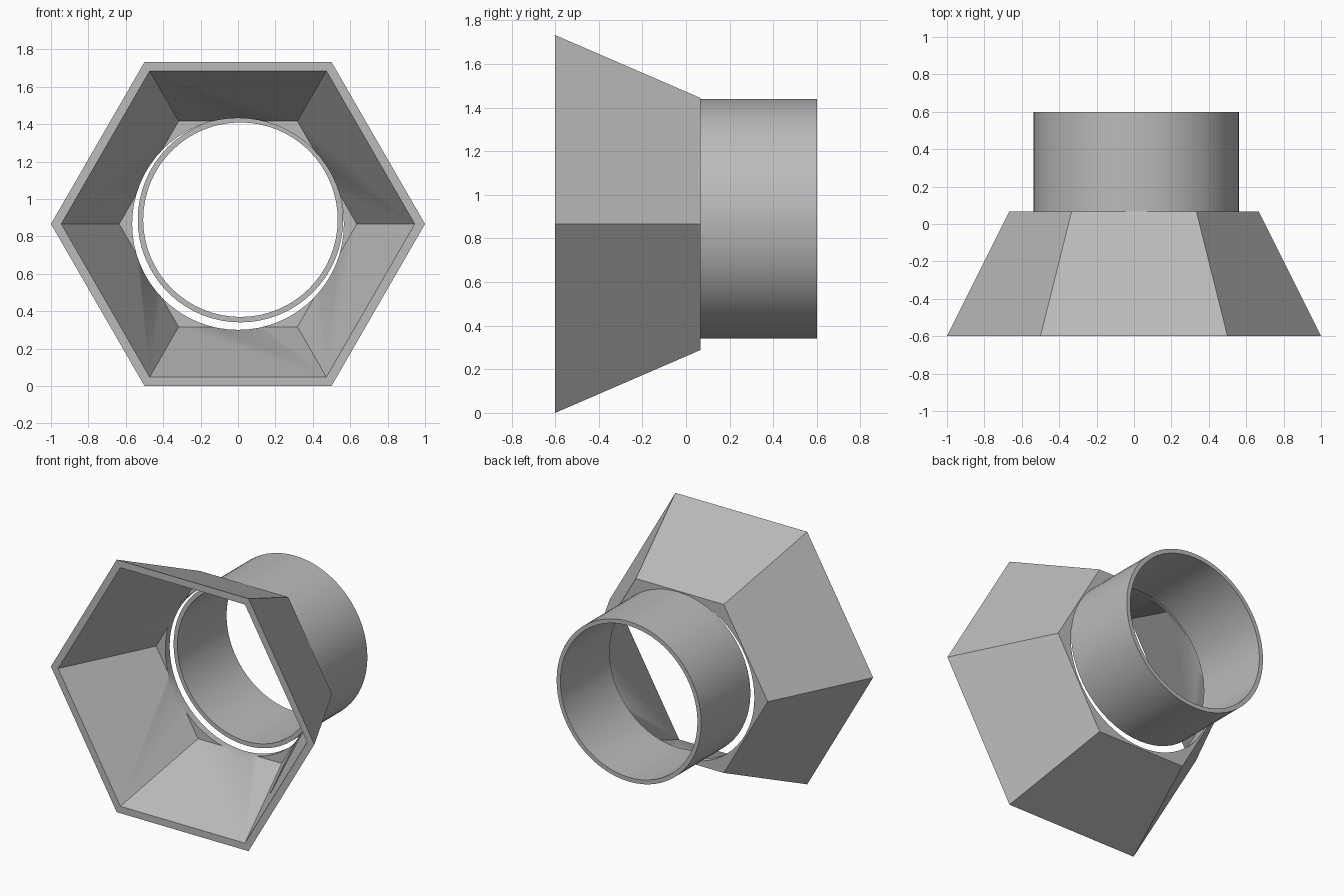
import bpy, math
from mathutils import Matrix

cube = bpy.data.objects.get("Cube")
if cube:
    bpy.data.objects.remove(cube, do_unlink=True)

AXIS_Z = math.sqrt(3) / 2      # height of the hood's centre line
FRONT, BACK, END = -0.6, 0.067, 0.6
WALL = 0.047

grey = bpy.data.materials.new("plain grey")
grey.use_nodes = True
colour = (0.5, 0.5, 0.5, 1)
grey.diffuse_color = colour
grey.node_tree.nodes["Principled BSDF"].inputs["Base Color"].default_value = colour


def frustum(name, sides, r_front, r_back, y0, y1, x=0, z=AXIS_Z):
    """Closed prism or cone section lying along y, with a corner pointing to +x."""
    bpy.ops.mesh.primitive_cone_add(vertices=sides, radius1=r_back, radius2=r_front, depth=y1 - y0)
    ob = bpy.context.object
    ob.name = name
    spin = math.pi / 2 if sides == 6 else 0
    ob.data.transform(Matrix.Translation((x, (y0 + y1) / 2, z))
                      @ Matrix.Rotation(math.pi / 2, 4, 'X')
                      @ Matrix.Rotation(spin, 4, 'Z'))
    ob.data.materials.append(grey)
    return ob


def cut(body, cutter):
    mod = body.modifiers.new("cut", 'BOOLEAN')
    mod.operation, mod.solver, mod.object = 'DIFFERENCE', 'EXACT', cutter
    bpy.context.view_layer.objects.active = body
    bpy.ops.object.modifier_apply(modifier=mod.name)
    bpy.data.objects.remove(cutter, do_unlink=True)


def smooth(ob):
    bpy.ops.object.select_all(action='DESELECT')
    ob.select_set(True)
    bpy.context.view_layer.objects.active = ob
    bpy.ops.object.shade_smooth_by_angle(angle=math.radians(25))


# Hexagonal flared hood: hollow, with a thin back plate and a round opening
hood = frustum("hexagonal_hood", 6, 1.0, 0.667, FRONT, BACK)
lip = 0.05                     # cavity overshoots the open front
cut(hood, frustum("cavity", 6, 0.945 + lip / 2, 0.635, FRONT - lip, BACK - WALL))
cut(hood, frustum("opening", 64, 0.566, 0.566, BACK - 2 * WALL, BACK + lip))
smooth(hood)

# Round pipe behind the hood, slightly off its centre line
offset = dict(x=0.013, z=0.889)
pipe = frustum("round_pipe", 64, 0.549, 0.549, BACK, END, **offset)
cut(pipe, frustum("bore", 64, 0.52, 0.52, BACK - lip, END + lip, **offset))
smooth(pipe)
